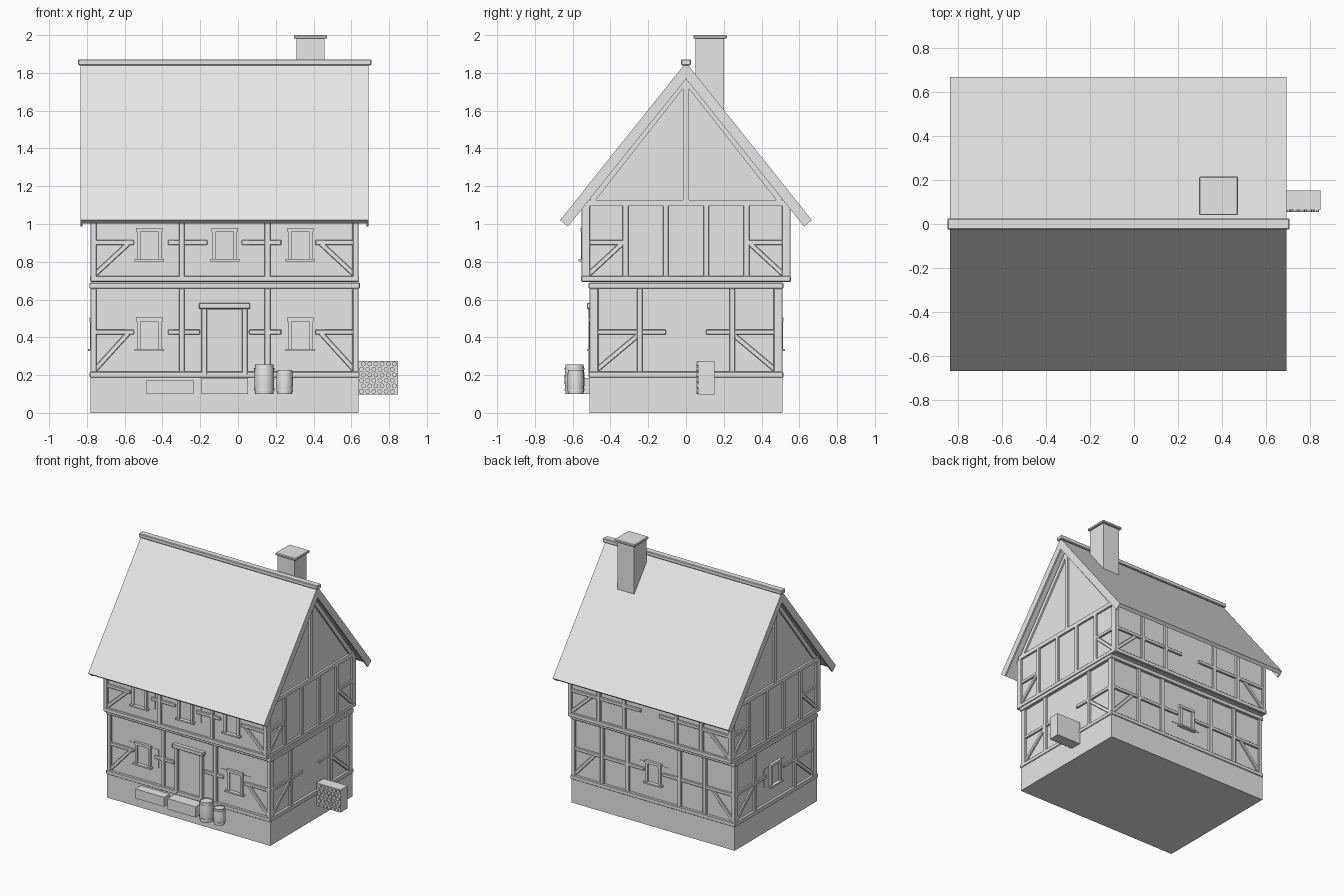
import bpy, bmesh, math
from mathutils import Matrix, Vector

cube = bpy.data.objects.get("Cube")
if cube:
    bpy.data.objects.remove(cube)

grey = bpy.data.materials.new("plain_grey")
grey.use_nodes = True
grey.diffuse_color = (0.8, 0.8, 0.8, 1)
grey.node_tree.nodes["Principled BSDF"].inputs["Base Color"].default_value = (0.8, 0.8, 0.8, 1)

# House extents: wall planes on x and the middle of the house
XL, XR = -0.765, 0.623
MID = (XL + XR) / 2
HALF = (XR - XL) / 2 + 0.015
LOWER, UPPER = 0.495, 0.538


def finish(name, bm, bevel=0.0):
    bmesh.ops.recalc_face_normals(bm, faces=bm.faces)
    mesh = bpy.data.meshes.new(name)
    bm.to_mesh(mesh)
    bm.free()
    mesh.materials.append(grey)
    obj = bpy.data.objects.new(name, mesh)
    bpy.context.collection.objects.link(obj)
    if bevel:
        mod = obj.modifiers.new("soft_edges", 'BEVEL')
        mod.width = bevel
        mod.segments = 1
    return obj


def add_box(bm, x0, x1, y0, y1, z0, z1):
    m = Matrix.Translation(((x0 + x1) / 2, (y0 + y1) / 2, (z0 + z1) / 2))
    bmesh.ops.create_cube(bm, size=1, matrix=m @ Matrix.Diagonal((x1 - x0, y1 - y0, z1 - z0, 1)))


def box(name, *bounds, bevel=0.0):
    bm = bmesh.new()
    add_box(bm, *bounds)
    return finish(name, bm, bevel)


def prism(name, profile, x0, x1):
    bm = bmesh.new()
    face = bm.faces.new([bm.verts.new((x0, y, z)) for y, z in profile])
    ext = bmesh.ops.extrude_face_region(bm, geom=[face])
    verts = [v for v in ext["geom"] if isinstance(v, bmesh.types.BMVert)]
    bmesh.ops.translate(bm, verts=verts, vec=(x1 - x0, 0, 0))
    return finish(name, bm)


# Wall frames: local (along, outward, up) to world for each side
def side_matrix(side, depth):
    rows = {
        "front": ((1, 0, 0, 0), (0, -1, 0, -depth)),
        "back": ((1, 0, 0, 0), (0, 1, 0, depth)),
        "right": ((0, -1, 0, XL), (1, 0, 0, 0)),
        "left": ((0, 1, 0, XR), (1, 0, 0, 0)),
    }[side]
    return Matrix((*rows, (0, 0, 1, 0), (0, 0, 0, 1)))


def beam(bm, frame, a, b, width=0.03, proud=0.016):
    """Timber lying on a wall, from a to b."""
    a, b = Vector(a), Vector(b)
    d = b - a
    m = (Matrix.Translation(((a.x + b.x) / 2, proud / 2 - 0.005, (a.y + b.y) / 2))
         @ Matrix.Rotation(-math.atan2(d.y, d.x), 4, 'Y')
         @ Matrix.Diagonal((d.length, proud + 0.01, width, 1)))
    bmesh.ops.create_cube(bm, size=1, matrix=frame @ m)


# Masonry base, walls and gables
box("stone_base", -0.78, 0.638, -0.51, 0.51, 0, 0.187)
box("lower_walls", XL, XR, -LOWER, LOWER, 0.18, 0.69)
prism("upper_walls", [(-UPPER, 0.692), (UPPER, 0.692), (UPPER, 1.12), (0, 1.79), (-UPPER, 1.12)], XL, XR)

# Horizontal bands round each storey
for name, grow, depth, z0, z1 in (("sill_band", 0.021, 0.516, 0.187, 0.218),
                                  ("lower_top_band", 0.022, 0.515, 0.658, 0.69),
                                  ("upper_sill_band", 0.018, 0.555, 0.694, 0.726)):
    box(name, XL - grow, XR + grow, -depth, depth, z0, z1, bevel=0.004)

# Timber framing of each wall: posts, rails from the corners, corner braces
storeys = {"lower": (LOWER, 0.215, 0.66, 0.428), "upper": (UPPER, 0.72, 1.1, 0.902)}
for level, (depth, z0, z1, rail) in storeys.items():
    for side in ("front", "back", "left", "right"):
        frame = side_matrix(side, depth)
        gable = side in ("left", "right")
        mid, half = (0, depth) if gable else (MID, HALF)
        edge = half - 0.015
        reach = 0.165
        if gable and level == "lower":
            posts, rails = [0.245], [(0.105, edge)]
            reach = 0.22
        elif gable:
            posts, rails = [0.107, 0.32], [(0.32, edge)]
        elif side == "front":
            posts = [0.227]
            rails = [(0.48, edge), (0.13 if level == "lower" else 0.09, 0.3)]
        else:
            posts, rails = [0.227, 0.445], [(0.08, edge)]
        bm = bmesh.new()
        for s in (-1, 1):
            for p in posts + [edge]:
                beam(bm, frame, (mid + s * p, z0), (mid + s * p, z1), 0.031)
            for r0, r1 in rails:
                beam(bm, frame, (mid + s * r0, rail), (mid + s * r1, rail), 0.025, 0.014)
            beam(bm, frame, (mid + s * (edge - 0.01), z0 + 0.015),
                 (mid + s * (edge - reach - 0.02), rail - 0.005), 0.026, 0.012)
        finish(f"{level}_{side}_timbers", bm, 0.003)

# Gable triangle timbers
for side in ("left", "right"):
    frame = side_matrix(side, 0)
    bm = bmesh.new()
    beam(bm, frame, (-0.535, 1.112), (0.535, 1.112), 0.031)
    beam(bm, frame, (0, 1.127), (0, 1.77), 0.03)
    for s in (-1, 1):
        beam(bm, frame, (s * 0.5, 1.125), (s * 0.006, 1.755), 0.032, 0.013)
    finish(f"{side}_gable_timbers", bm)


# Windows: flush surround plate, pane, jambs, head and sill
def window(name, side, depth, u, z):
    frame = side_matrix(side, depth)
    bm = bmesh.new()
    beam(bm, frame, (u - 0.13, z), (u + 0.13, z), 0.142, 0.003)
    beam(bm, frame, (u - 0.05, z), (u + 0.05, z), 0.15, 0.007)
    for s in (-1, 1):
        beam(bm, frame, (u + s * 0.056, z - 0.078), (u + s * 0.056, z + 0.078), 0.02, 0.018)
    beam(bm, frame, (u - 0.07, z + 0.077), (u + 0.07, z + 0.077), 0.02, 0.021)
    beam(bm, frame, (u - 0.078, z - 0.084), (u + 0.078, z - 0.084), 0.011, 0.03)
    finish(name, bm)


for i, u in enumerate((-0.47, MID, 0.33)):
    window(f"upper_window_{i + 1}", "front", UPPER, u, 0.892)
    if i != 1:
        window(f"lower_window_{i + 1}", "front", LOWER, u, 0.417)
window("back_window", "back", LOWER, MID, 0.417)
window("side_window", "right", LOWER, 0, 0.417)

# Front door with frame and lintel
frame = side_matrix("front", LOWER)
bm = bmesh.new()
beam(bm, frame, (MID, 0.2), (MID, 0.55), 0.2, 0.006)
for s in (-1, 1):
    beam(bm, frame, (MID + s * 0.107, 0.2), (MID + s * 0.107, 0.552), 0.03, 0.022)
beam(bm, frame, (MID - 0.135, 0.566), (MID + 0.135, 0.566), 0.03, 0.03)
finish("front_door", bm, 0.003)

# Roof: thin panels, thicker barge boards at both ends, ridge cap
SLOPE = 1.252


def rafter_profile(drop_z, inset):
    return [(0, 1.855), (0.667, 1.02), (0.667 - inset, 1.02 - inset / SLOPE), (0, 1.855 - drop_z),
            (inset - 0.667, 1.02 - inset / SLOPE), (-0.667, 1.02)]


prism("roof_panels", rafter_profile(0.045, 0.022), -0.832, 0.688)
for name, x in (("right_barge_boards", -0.835), ("left_barge_boards", 0.68)):
    prism(name, rafter_profile(0.087, 0.042), x, x + 0.012)
box("ridge_cap", -0.847, 0.706, -0.026, 0.026, 1.84, 1.872, bevel=0.005)

# Chimney
box("chimney_stack", 0.31, 0.457, 0.05, 0.2, 1.56, 1.985)
box("chimney_cap", 0.296, 0.472, 0.04, 0.216, 1.981, 2.0, bevel=0.004)

# Front step and trough
box("door_step", -0.193, 0.052, -0.6, -0.5, 0.1, 0.184)
box("trough", -0.485, -0.236, -0.58, -0.5, 0.1, 0.174)


# Barrels: turned body with raised hoops
def barrel(name, x, y, r, height):
    bm = bmesh.new()
    profile = [(0, 0), (0.9, 0), (0.96, 0.2), (1, 0.5), (0.96, 0.8), (0.9, 1), (0.8, 1), (0.8, 0.96), (0, 0.96)]
    verts = [bm.verts.new((p * r, 0, h * height)) for p, h in profile]
    edges = [bm.edges.new(pair) for pair in zip(verts, verts[1:])]
    bmesh.ops.spin(bm, geom=verts + edges, axis=(0, 0, 1), cent=(0, 0, 0), angle=math.tau, steps=20)
    bmesh.ops.remove_doubles(bm, verts=bm.verts, dist=0.0003)
    for h in (0.15, 0.85):
        bmesh.ops.create_cone(bm, cap_ends=True, segments=20, radius1=r, radius2=r, depth=0.012,
                              matrix=Matrix.Translation((0, 0, h * height)))
    obj = finish(name, bm)
    obj.location = (x, y, 0.1)
    bpy.ops.object.select_all(action='DESELECT')
    obj.select_set(True)
    bpy.context.view_layer.objects.active = obj
    bpy.ops.object.shade_smooth_by_angle(angle=math.radians(35))


barrel("large_barrel", 0.139, -0.59, 0.053, 0.155)
barrel("small_barrel", 0.247, -0.584, 0.044, 0.128)

# Wood stack with round log ends
box("wood_stack", 0.635, 0.846, 0.064, 0.152, 0.098, 0.276)
bm = bmesh.new()
for row in range(6):
    for col in range(6):
        x = 0.654 + col * 0.0325 + (row % 2) * 0.011
        m = Matrix.Translation((x, 0.065, 0.114 + row * 0.029)) @ Matrix.Rotation(math.pi / 2, 4, 'X')
        bmesh.ops.create_cone(bm, cap_ends=True, segments=8, radius1=0.013, radius2=0.013, depth=0.02, matrix=m)
finish("log_ends", bm)
